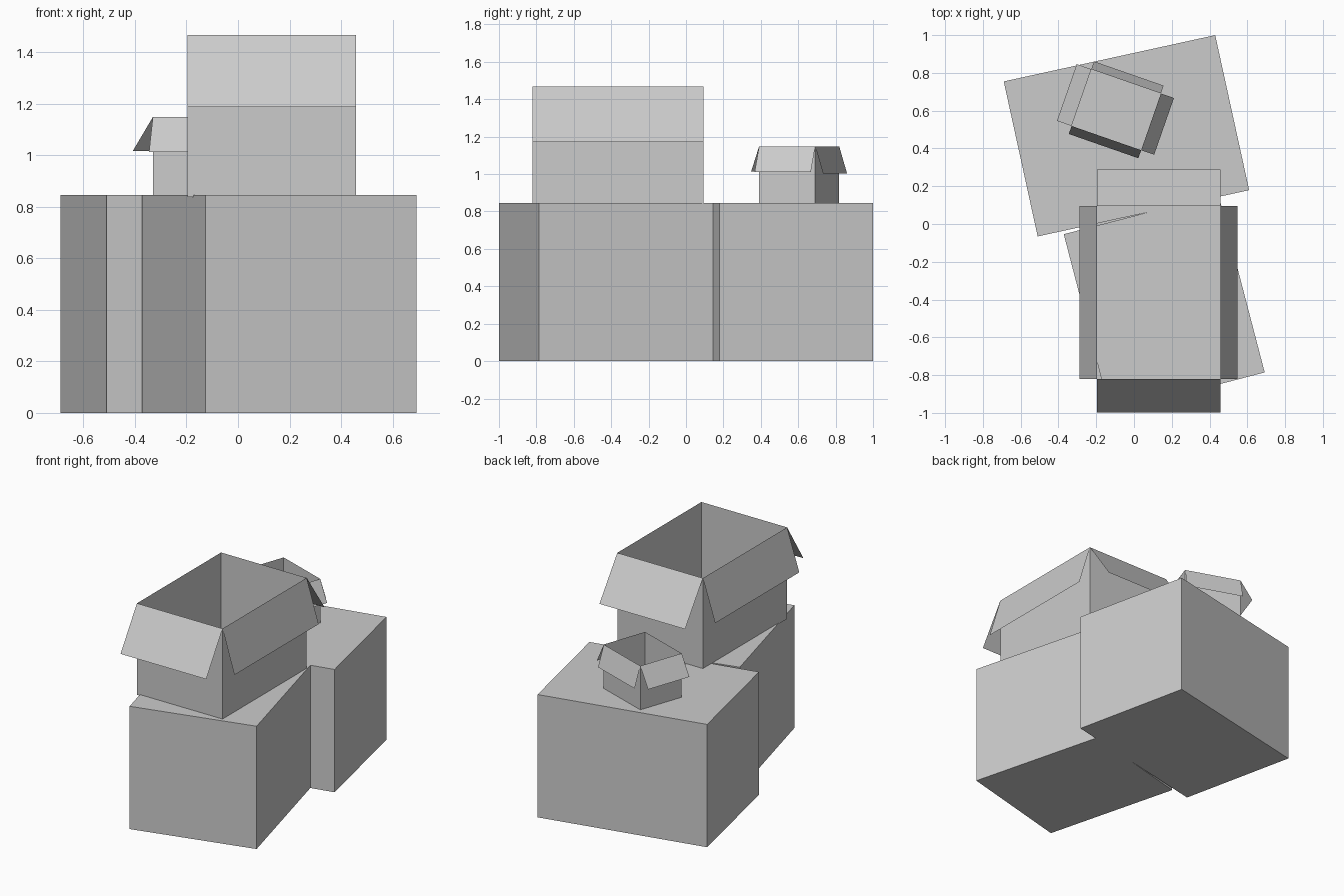
import bpy, bmesh
from math import radians
from mathutils import Matrix, Vector

if "Cube" in bpy.data.objects:
    bpy.data.objects.remove(bpy.data.objects["Cube"])


def finish(bm, name, centre, angle):
    bm.transform(Matrix.Translation(centre) @ Matrix.Rotation(radians(angle), 4, 'Z'))
    mesh = bpy.data.meshes.new(name)
    bm.to_mesh(mesh)
    bm.free()
    obj = bpy.data.objects.new(name, mesh)
    bpy.context.collection.objects.link(obj)


def box_mesh(w, d, h):
    bm = bmesh.new()
    bmesh.ops.create_cube(bm, size=1, matrix=Matrix.Translation((0, 0, h / 2)) @ Matrix.Diagonal((w, d, h, 1)))
    return bm


def closed_box(name, centre, angle, w, d, h):
    finish(box_mesh(w, d, h), name, centre, angle)


def open_box(name, centre, angle, w, d, h, flaps):
    """Thin open carton; flaps = (direction, outward spread, drop)."""
    bm = box_mesh(w, d, h)
    lid = [f for f in bm.faces if f.normal.z > 0.9]
    bmesh.ops.delete(bm, geom=lid, context='FACES_ONLY')
    rims = [e for e in bm.edges if e.is_boundary]
    for direction, spread, drop in flaps:
        out = Vector(direction)
        # fold a sheet outward from the rim edge on this side
        rim = max(rims, key=lambda e: (e.verts[0].co + e.verts[1].co).dot(out))
        a, b = (v.co.copy() for v in rim.verts)
        shift = out * spread - Vector((0, 0, drop))
        flap = bm.faces.new([bm.verts.new(p) for p in (a, b, b + shift, a + shift)])
        flap.normal_update()
        if flap.normal.dot(out) < 0:
            flap.normal_flip()
    finish(bm, name, centre, angle)


LEFT, RIGHT, FRONT, BACK = (-1, 0, 0), (1, 0, 0), (0, -1, 0), (0, 1, 0)

# Two sealed cartons on the floor
closed_box("back_carton", (-0.04, 0.467, 0), 12.35, 1.146, 0.84, 0.845)
closed_box("front_carton", (0.16, -0.42, 0), 14.6, 0.845, 0.976, 0.845)

# Large open carton, sunk slightly into the tops below
open_box("large_open_carton", (0.131, -0.363, 0.837), 0, 0.652, 0.915, 0.63,
         [(LEFT, 0.093, 0.285), (RIGHT, 0.09, 0.295),
          (FRONT, 0.178, 0.28), (BACK, 0.194, 0.277)])

# Small open carton on the back carton
open_box("small_open_carton", (-0.094, 0.605, 0.846), -19.2, 0.39, 0.318, 0.302,
         [(LEFT, 0.082, 0.131), (RIGHT, 0.073, 0.138),
          (FRONT, 0.045, 0.135), (BACK, 0.044, 0.144)])
